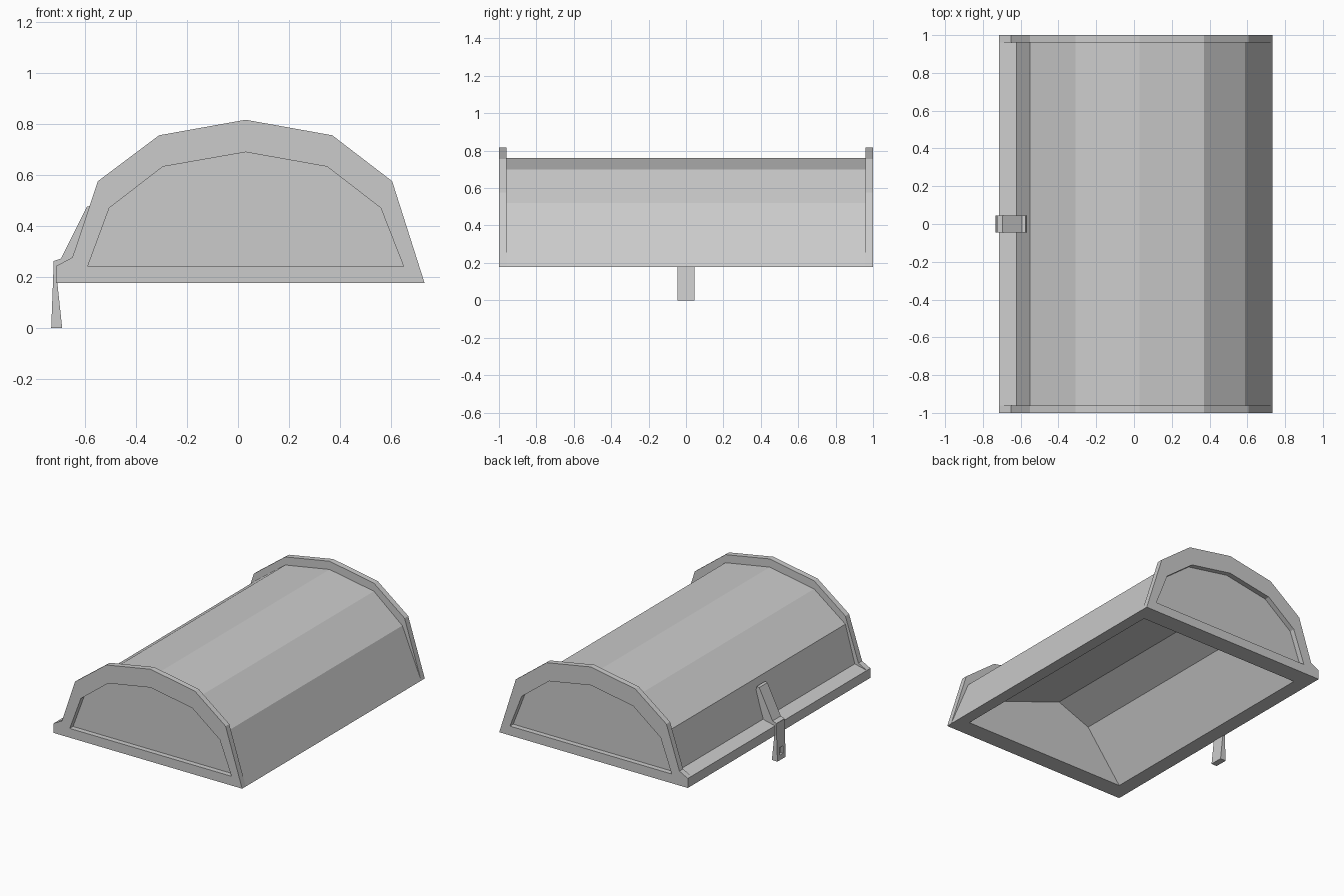
import bpy, bmesh

if "Cube" in bpy.data.objects:
    bpy.data.objects.remove(bpy.data.objects["Cube"])

grey = bpy.data.materials.new("plain_grey")
grey.use_nodes = True
tone = (0.6, 0.6, 0.6, 1)
grey.diffuse_color = tone
grey.node_tree.nodes["Principled BSDF"].inputs["Base Color"].default_value = tone
base = 0.177


def prism(name, profile, y0, y1, flare=0.0):
    """Extrude an x-z outline along y; flare lengthens it with height."""
    bm = bmesh.new()
    face = bm.faces.new([bm.verts.new((x, y0, z)) for x, z in profile])
    out = bmesh.ops.extrude_face_region(bm, geom=[face])["geom"]
    moved = [v for v in out if isinstance(v, bmesh.types.BMVert)]
    bmesh.ops.translate(bm, verts=moved, vec=(0, y1 - y0, 0))
    for v in bm.verts:
        v.co.y += (1 if v.co.y > 0 else -1) * flare * (v.co.z - base)
    bmesh.ops.recalc_face_normals(bm, faces=bm.faces)
    mesh = bpy.data.meshes.new(name)
    bm.to_mesh(mesh)
    bm.free()
    mesh.materials.append(grey)
    obj = bpy.data.objects.new(name, mesh)
    bpy.context.collection.objects.link(obj)
    return obj


def carve(obj, cutter):
    """Subtract the cutter and discard it."""
    mod = obj.modifiers.new("carve", "BOOLEAN")
    mod.operation, mod.solver, mod.object = "DIFFERENCE", "EXACT", cutter
    bpy.context.view_layer.objects.active = obj
    bpy.ops.object.modifier_apply(modifier=mod.name)
    bpy.data.objects.remove(cutter)


# Hollow faceted barrel with a ledge along the latch side
rim = [(-0.714, base), (-0.714, 0.243)]
shell = prism("lid_shell", rim + [
    (-0.622, 0.264), (-0.55, 0.52), (-0.31, 0.70), (0.03, 0.76),
    (0.37, 0.70), (0.588, 0.52), (0.732, base)], -0.96, 0.96)
carve(shell, prism("cavity_cutter", [
    (-0.61, 0.1), (-0.61, base), (-0.40, 0.56), (-0.17, 0.67),
    (0.34, 0.47), (0.65, base), (0.65, 0.1)], -0.875, 0.875, 0.16))

# Raised end caps with recessed panels
cap_outline = rim + [
    (-0.65, 0.277), (-0.55, 0.576), (-0.31, 0.756), (0.03, 0.817),
    (0.37, 0.756), (0.605, 0.576), (0.732, base)]
panel = [(-0.59, 0.241), (-0.505, 0.471), (-0.295, 0.633), (0.03, 0.69),
         (0.35, 0.633), (0.56, 0.471), (0.65, 0.241)]
for name, side in (("front", -1), ("back", 1)):
    cap = prism(name + "_end_cap", cap_outline, 0.96 * side, side)
    carve(cap, prism("panel_cutter", panel, 0.964 * side, 1.1 * side))

# Latch: sloped strap above, hanging hasp below
prism("latch_strap", [
    (-0.71, 0.24), (-0.725, 0.262), (-0.695, 0.272), (-0.593, 0.476),
    (-0.575, 0.48), (-0.565, 0.44), (-0.63, 0.25)], -0.045, 0.045)
hasp = prism("latch_hasp", [
    (-0.733, 0), (-0.723, 0.262), (-0.709, 0.245), (-0.709, base),
    (-0.69, 0)], -0.045, 0.045)
# Small keyhole notch in the hasp
carve(hasp, prism("notch_cutter", [
    (-0.8, 0.035), (-0.8, 0.085), (-0.715, 0.085), (-0.715, 0.035)],
    -0.018, 0.018))
